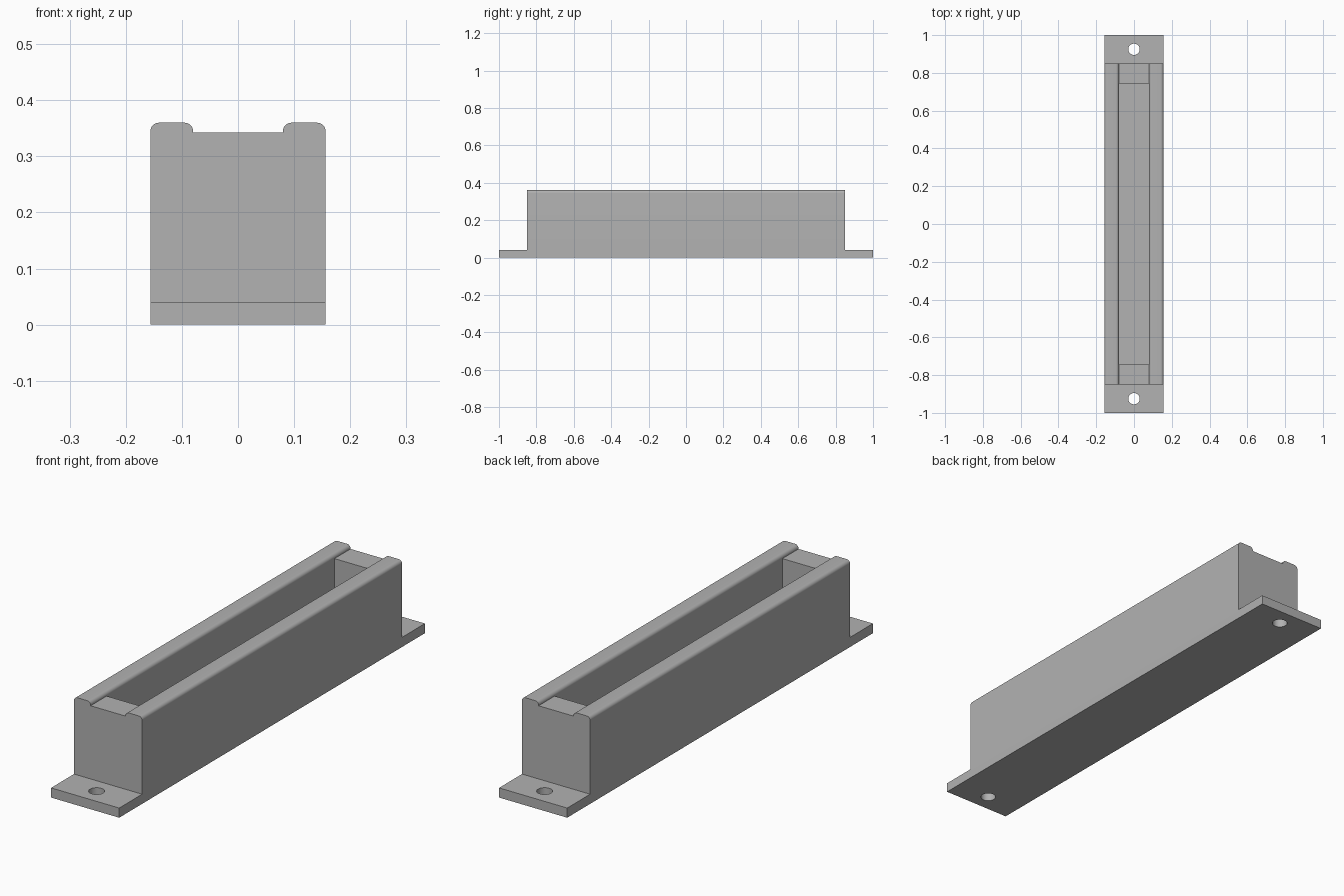
import bpy, bmesh
from math import sin, cos, pi, radians
from mathutils import Vector

if "Cube" in bpy.data.objects:
    bpy.data.objects.remove(bpy.data.objects["Cube"])

HALF_W, INNER = 0.156, 0.08        # outer and slot half widths
BODY_END, BLOCK_START = 0.85, 0.745
FLOOR, BLOCK_TOP, TOP = 0.04, 0.343, 0.36
ROUND = 0.015

grey = bpy.data.materials.new("plain grey")
grey.use_nodes = True
colour = (0.445, 0.445, 0.445, 1)
grey.diffuse_color = colour
grey.node_tree.nodes["Principled BSDF"].inputs["Base Color"].default_value = colour


def finish(bm, name):
    bmesh.ops.recalc_face_normals(bm, faces=bm.faces)
    mesh = bpy.data.meshes.new(name)
    bm.to_mesh(mesh)
    bm.free()
    mesh.materials.append(grey)
    obj = bpy.data.objects.new(name, mesh)
    bpy.context.collection.objects.link(obj)
    bpy.ops.object.select_all(action='DESELECT')
    obj.select_set(True)
    bpy.context.view_layer.objects.active = obj
    bpy.ops.object.shade_smooth_by_angle(angle=radians(30))
    return obj


def extrude(bm, faces, vector):
    result = bmesh.ops.extrude_face_region(bm, geom=faces)
    verts = [g for g in result["geom"] if isinstance(g, bmesh.types.BMVert)]
    bmesh.ops.translate(bm, verts=verts, vec=Vector(vector))


def arc(cx, cz, start, steps=8):
    angles = [start + pi / 2 * i / steps for i in range(steps + 1)]
    return [(cx + ROUND * cos(a), cz + ROUND * sin(a)) for a in angles]


# Trough with rounded rails, one U profile along y
half = [(HALF_W, 0)]
half += arc(HALF_W - ROUND, TOP - ROUND, 0)
half += arc(INNER + ROUND, TOP - ROUND, pi / 2)
half += [(INNER, FLOOR)]
profile = half + [(-x, z) for x, z in reversed(half)]
bm = bmesh.new()
face = bm.faces.new([bm.verts.new((x, -BODY_END, z)) for x, z in profile])
extrude(bm, [face], (0, 2 * BODY_END, 0))
finish(bm, "trough_body")


# Lower blocks closing both ends of the slot
def end_block(name, side):
    bm = bmesh.new()
    corners = [(-INNER, FLOOR), (INNER, FLOOR), (INNER, BLOCK_TOP), (-INNER, BLOCK_TOP)]
    face = bm.faces.new([bm.verts.new((x, side * BLOCK_START, z)) for x, z in corners])
    extrude(bm, [face], (0, side * (BODY_END - BLOCK_START), 0))
    finish(bm, name)


# Mounting tabs with a round screw hole
def mounting_tab(name, side):
    bm = bmesh.new()
    rim = [(-HALF_W, BODY_END), (HALF_W, BODY_END), (HALF_W, 1), (-HALF_W, 1)]
    hole = [(0.03 * cos(2 * pi * i / 32), 0.925 + 0.03 * sin(2 * pi * i / 32)) for i in range(32)]
    edges = []
    for loop in (rim, hole):
        verts = [bm.verts.new((x, side * y, 0)) for x, y in loop]
        edges += [bm.edges.new((verts[i - 1], verts[i])) for i in range(len(verts))]
    bmesh.ops.triangle_fill(bm, use_beauty=True, edges=edges)
    extrude(bm, bm.faces[:], (0, 0, FLOOR))
    finish(bm, name)


for label, side in (("front", -1), ("back", 1)):
    end_block(label + "_end_block", side)
    mounting_tab(label + "_mounting_tab", side)
